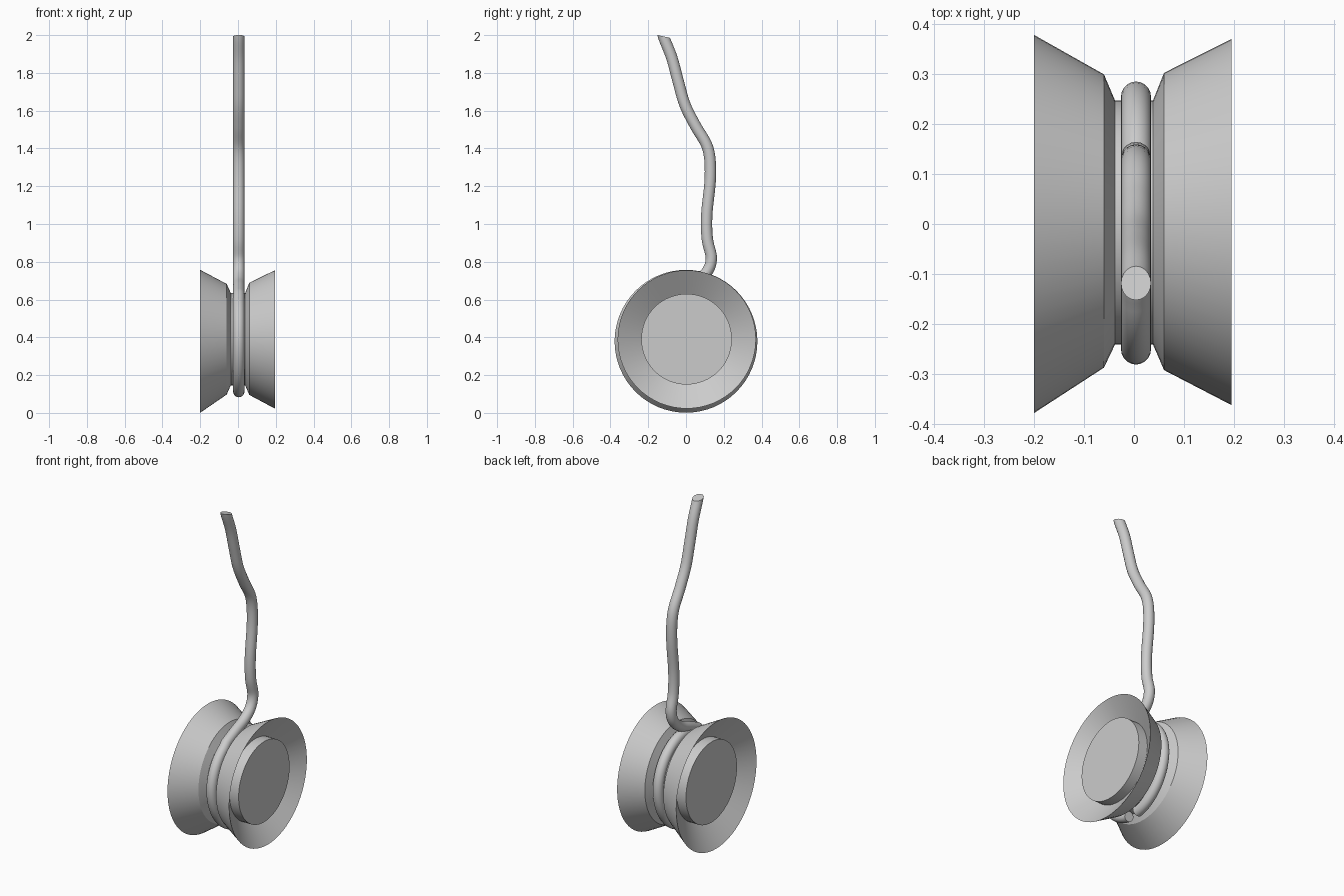
import bpy, bmesh, math
from mathutils import Vector

if "Cube" in bpy.data.objects:
    bpy.data.objects.remove(bpy.data.objects["Cube"])


def finish(name, bm):
    bmesh.ops.recalc_face_normals(bm, faces=bm.faces)
    me = bpy.data.meshes.new(name)
    bm.to_mesh(me)
    bm.free()
    ob = bpy.data.objects.new(name, me)
    bpy.context.collection.objects.link(ob)
    bpy.ops.object.select_all(action='DESELECT')
    bpy.context.view_layer.objects.active = ob
    ob.select_set(True)
    bpy.ops.object.shade_smooth_by_angle(angle=math.radians(20))
    return ob


def skin(bm, rings):
    for a, b in zip(rings, rings[1:]):
        n = len(a)
        for i in range(n):
            bm.faces.new((a[i], a[(i + 1) % n], b[(i + 1) % n], b[i]))


def lathe(name, profile, n=64):
    """closed solid; profile rows: x, radius, centre y, centre z"""
    bm = bmesh.new()
    rings = []
    for x, r, cy, cz in profile:
        rings.append([bm.verts.new((x, cy + r * math.cos(2 * math.pi * i / n),
                                    cz + r * math.sin(2 * math.pi * i / n))) for i in range(n)])
    skin(bm, rings)
    bm.faces.new(rings[0])
    bm.faces.new(rings[-1])
    return finish(name, bm)


def smooth_path(pts, steps=6):
    pts = [Vector(p) for p in pts]
    p = [2 * pts[0] - pts[1]] + pts + [2 * pts[-1] - pts[-2]]
    out = []
    for i in range(1, len(p) - 2):
        a, b, c, d = p[i - 1:i + 3]
        for k in range(steps):
            t = k / steps
            out.append(0.5 * (2 * b + (c - a) * t + (2 * a - 5 * b + 4 * c - d) * t * t
                              + (3 * b - a - 3 * c + d) * t ** 3))
    return out + [pts[-1]]


def tube(name, path, r=0.03, x=0.004, n=20, cut_z=None):
    """round tube along a path of (y, z) points"""
    bm = bmesh.new()
    rings = []
    for i, p in enumerate(path):
        t = (path[min(i + 1, len(path) - 1)] - path[max(i - 1, 0)]).normalized()
        side = Vector((t.y, -t.x))
        ring = []
        for k in range(n):
            a = 2 * math.pi * k / n
            q = p + side * r * math.sin(a)
            ring.append(bm.verts.new((x + r * math.cos(a), q.x, q.y)))
        rings.append(ring)
    skin(bm, rings)
    bm.faces.new(rings[0])
    bm.faces.new(rings[-1])
    if cut_z:
        geom = bm.verts[:] + bm.edges[:] + bm.faces[:]
        res = bmesh.ops.bisect_plane(bm, geom=geom, plane_co=(0, 0, cut_z),
                                     plane_no=(0, 0.22, 1), clear_outer=True)
        edges = [e for e in res['geom_cut'] if isinstance(e, bmesh.types.BMEdge)]
        bmesh.ops.contextual_create(bm, geom=edges)
    return finish(name, bm)


CY, CZ, COIL = 0.002, 0.39, 0.253


def arc(a0, a1, count):
    """coil around the drum, sagging a little towards the bottom"""
    out = []
    for i in range(count + 1):
        a = math.radians(a0 + (a1 - a0) * i / count)
        r = COIL + 0.027 * max(0, -math.sin(a)) ** 3
        out.append(Vector((CY + r * math.cos(a), CZ + r * math.sin(a))))
    return out


# Spool: hub, dished flange, groove, dished flange, hub
hub = (0.24, 0.003, CZ)
lathe("spool", [
    (-0.17, *hub), (-0.11, *hub), (-0.2, 0.378, 0, 0.379), (-0.06, 0.293, 0.006, CZ),
    (-0.038, 0.244, 0.003, CZ), (0.038, 0.244, 0.003, CZ),
    (0.06, 0.297, 0.005, 0.392), (0.195, 0.366, 0.004, 0.389), (0.11, *hub), (0.17, *hub)])

# Rope: inner wrap on the back side, outer wrap running up into the loose end
tube("rope_wrap", arc(-84, 120, 40))
loose = smooth_path([(-0.115, 0.624), (-0.03, 0.662), (0.05, 0.696), (0.112, 0.748), (0.134, 0.82),
                     (0.113, 0.92), (0.11, 1.05), (0.129, 1.25), (0.116, 1.4), (0.05, 1.52),
                     (-0.005, 1.63), (-0.04, 1.75), (-0.075, 1.88), (-0.116, 1.985), (-0.133, 2.05)])
tube("rope_loose_end", arc(262, 124, 28) + loose, cut_z=1.967)
